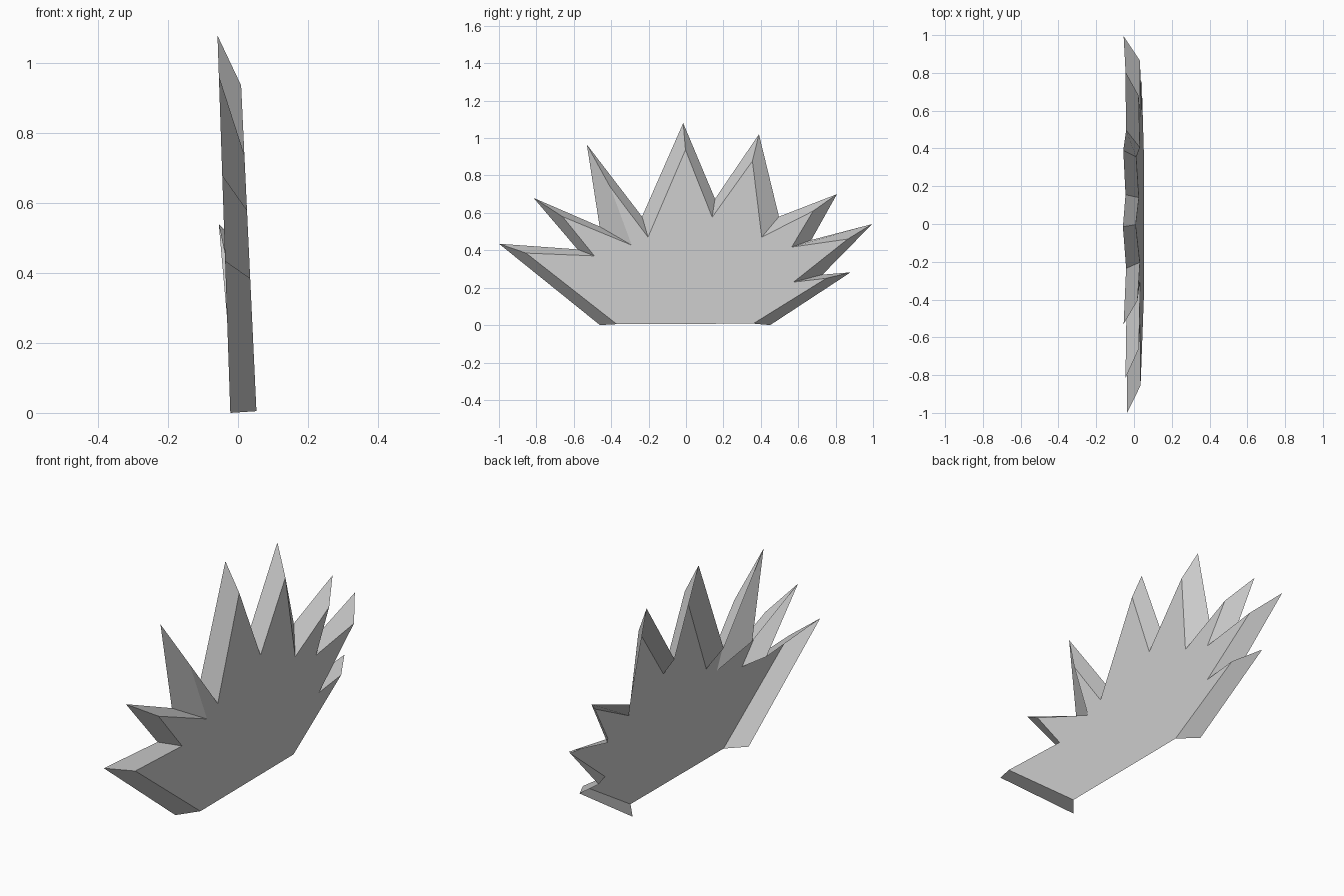
import bpy, bmesh

# Outline pairs, left foot to right foot: inner (y, z) on the flat face, outer (y, z) on the open rim
OUTLINE = [
    (-0.37, 0.005, -0.46, 0.0),
    (-0.855, 0.385, -1.0, 0.435),
    (-0.49, 0.37, -0.58, 0.405),
    (-0.66, 0.58, -0.815, 0.68),
    (-0.29, 0.427, -0.462, 0.527),
    (-0.405, 0.738, -0.53, 0.965),
    (-0.203, 0.47, -0.235, 0.58),
    (-0.003, 0.937, -0.015, 1.08),
    (0.14, 0.577, 0.155, 0.675),
    (0.355, 0.877, 0.39, 1.02),
    (0.405, 0.47, 0.497, 0.58),
    (0.68, 0.61, 0.807, 0.70),
    (0.565, 0.417, 0.67, 0.455),
    (0.865, 0.46, 0.995, 0.54),
    (0.575, 0.23, 0.73, 0.27),
    (0.75, 0.25, 0.88, 0.282),
    (0.36, 0.008, 0.45, 0.0),
]


def face_x(z):
    return 0.053 - 0.047 * z


def rim_x(y, z):
    # the longest side tip sweeps back a little further
    return -0.055 if y > 0.95 else -0.022 - 0.034 * z


bm = bmesh.new()
inner = [bm.verts.new((face_x(z), y, z)) for y, z, _, _ in OUTLINE]
outer = [bm.verts.new((rim_x(y, z), y, z)) for _, _, y, z in OUTLINE]

# Flat leaning face
bm.faces.new(list(reversed(inner)))

# Bevelled walls around the spikes; the back and the bottom stay open
for i in range(len(OUTLINE) - 1):
    bm.faces.new((inner[i], inner[i + 1], outer[i + 1], outer[i]))

mesh = bpy.data.meshes.new("spiky_leaf_shell")
bm.to_mesh(mesh)
bm.free()
leaf = bpy.data.objects.new("spiky_leaf_shell", mesh)
bpy.context.collection.objects.link(leaf)
